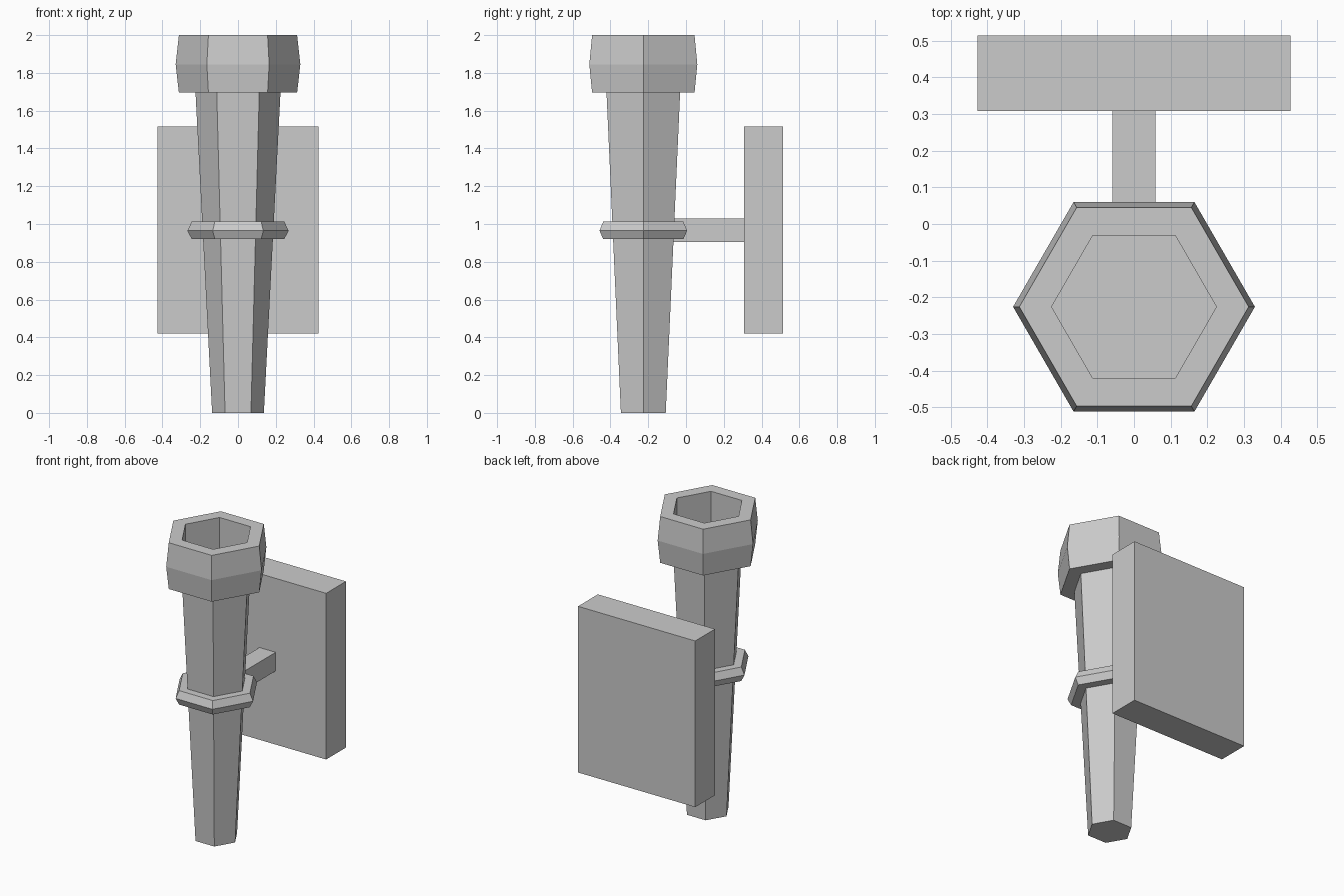
import bpy
import bmesh
from math import cos, sin, pi

SIDES = 6
AXIS_Y = -0.226

cube = bpy.data.objects.get("Cube")
if cube:
    bpy.data.objects.remove(cube, do_unlink=True)

grey = bpy.data.materials.new("plain grey")
grey.use_nodes = True
colour = (0.6, 0.6, 0.6, 1)
grey.diffuse_color = colour
grey.node_tree.nodes["Principled BSDF"].inputs["Base Color"].default_value = colour


def add_object(name, bm):
    bmesh.ops.recalc_face_normals(bm, faces=bm.faces)
    mesh = bpy.data.meshes.new(name)
    bm.to_mesh(mesh)
    bm.free()
    mesh.materials.append(grey)
    obj = bpy.data.objects.new(name, mesh)
    bpy.context.collection.objects.link(obj)
    return obj


def hex_lathe(name, profile, closed=False):
    """Sweep (radius, z) points round the torch axis; cap the ends unless closed."""
    bm = bmesh.new()
    rings = [[bm.verts.new((r * cos(2 * pi * i / SIDES),
                            AXIS_Y + r * sin(2 * pi * i / SIDES), z))
              for i in range(SIDES)] for r, z in profile]
    pairs = list(zip(rings, rings[1:]))
    if closed:
        pairs.append((rings[-1], rings[0]))
    else:
        bm.faces.new(rings[0])
        bm.faces.new(rings[-1])
    for low, high in pairs:
        for i in range(SIDES):
            j = (i + 1) % SIDES
            bm.faces.new((low[i], low[j], high[j], high[i]))
    return add_object(name, bm)


def box(name, low, high):
    bm = bmesh.new()
    bmesh.ops.create_cube(bm, size=1)
    for v in bm.verts:
        v.co = [(a + b) / 2 + c * (b - a) for a, b, c in zip(low, high, v.co)]
    return add_object(name, bm)


# Tapered handle, whose top is the floor of the cup
hex_lathe("handle", [(0.137, 0), (0.225, 1.697)])

# Hollow cup at the top
hex_lathe("cup", [(0.225, 1.695), (0.313, 1.695), (0.33, 1.845),
                  (0.313, 2.0), (0.225, 2.0)], closed=True)

# Bevelled band round the middle
hex_lathe("band", [(0.16, 0.92), (0.245, 0.92), (0.268, 0.965),
                   (0.245, 1.012), (0.16, 1.012)], closed=True)

# Wall mounting
box("bracket_arm", (-0.059, -0.15, 0.905), (0.059, 0.308, 1.028))
box("wall_plate", (-0.427, 0.308, 0.42), (0.427, 0.514, 1.515))
